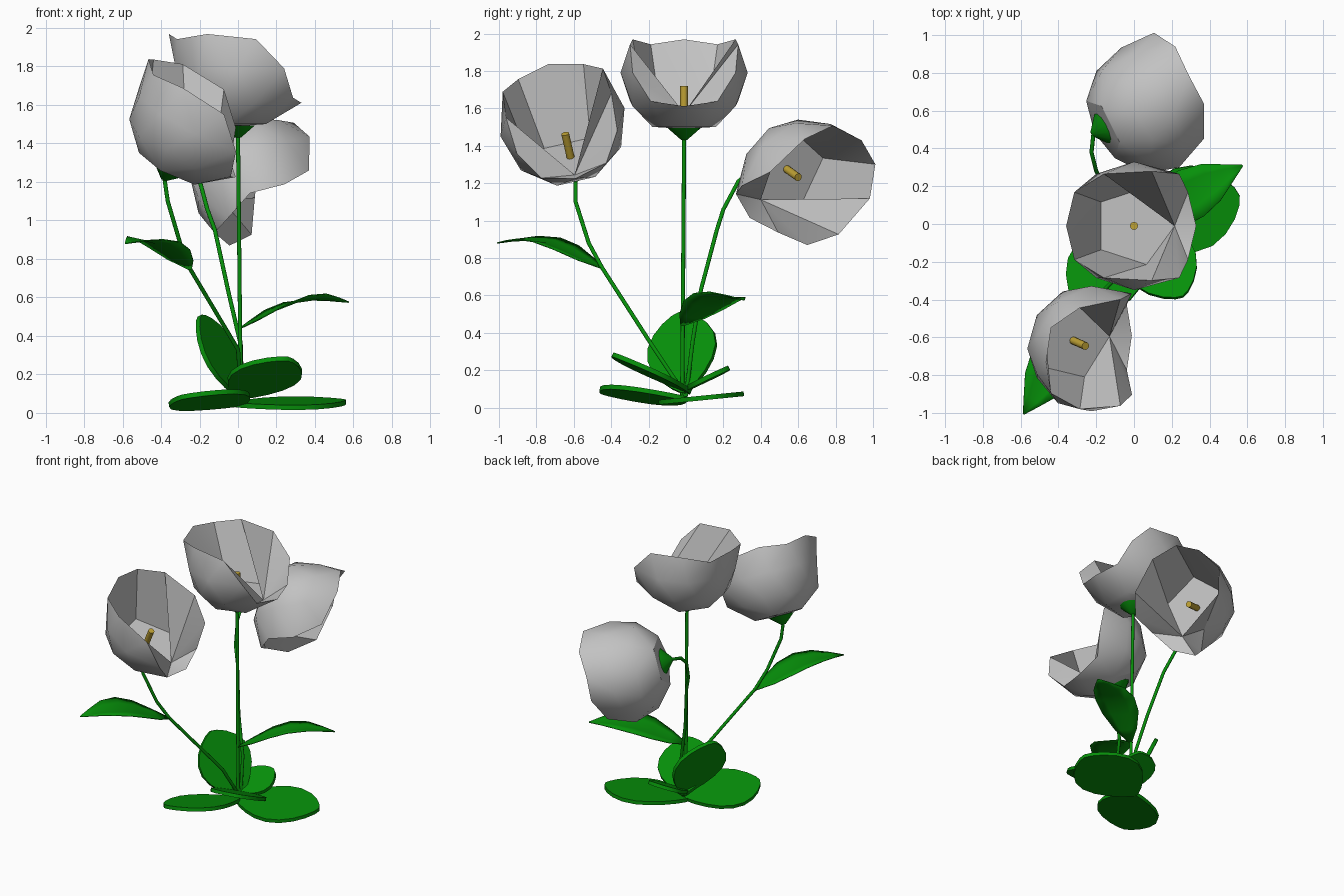
import bpy, bmesh, math
from mathutils import Vector, Matrix

cube = bpy.data.objects.get("Cube")
if cube:
    bpy.data.objects.remove(cube)


def material(name, rgb):
    m = bpy.data.materials.new(name)
    m.use_nodes = True
    m.diffuse_color = (*rgb, 1)
    m.node_tree.nodes["Principled BSDF"].inputs["Base Color"].default_value = (*rgb, 1)
    return m


GREY = material("petal grey", (0.54, 0.54, 0.54))
GREEN = material("leaf green", (0.002, 0.28, 0.003))
GOLD = material("pistil gold", (0.52, 0.36, 0.035))


def add_mesh(name, bm, mat, matrix):
    bmesh.ops.recalc_face_normals(bm, faces=bm.faces)
    me = bpy.data.meshes.new(name)
    bm.to_mesh(me)
    bm.free()
    me.materials.append(mat)
    ob = bpy.data.objects.new(name, me)
    bpy.context.collection.objects.link(ob)
    ob.matrix_world = matrix
    return ob


def frame(origin, x, z):
    # Matrix whose z axis is z and whose x axis leans towards x
    z = Vector(z).normalized()
    x = Vector(x)
    x = (x - z * x.dot(z)).normalized()
    m = Matrix((x, z.cross(x), z)).transposed().to_4x4()
    m.translation = Vector(origin)
    return m


def select_only(ob):
    bpy.ops.object.select_all(action="DESELECT")
    ob.select_set(True)
    bpy.context.view_layer.objects.active = ob


def smooth(ob, angle=50):
    select_only(ob)
    bpy.ops.object.shade_smooth_by_angle(angle=math.radians(angle))


R = 0.34
FLOOR = -0.215


def cup(name, matrix):
    # Faceted ball with its crown and one side section removed
    bm = bmesh.new()
    bmesh.ops.create_icosphere(bm, subdivisions=2, radius=R)
    side = Vector((0.894, 0, 0.447)) * R
    gone = [v for v in bm.verts if v.co.z > 0.6 * R or (v.co - side).length < 0.65 * R]
    bmesh.ops.delete(bm, geom=gone, context="VERTS")
    # Flared lip at the back, wider open side, flattened bottom
    for v in bm.verts:
        if v.co.z > 0.4 * R and v.co.x < -0.05:
            v.co.x -= 0.07
        elif v.co.x > 0.19:
            v.co.x += 0.04
        v.co.z = max(v.co.z, -0.3)
    # Inner walls run from the rim down to a flat five-sided floor
    rim = [e for e in bm.edges if e.is_boundary]
    floor = []
    for i in range(5):
        a = math.tau * i / 5
        floor.append(bm.verts.new((0.215 * math.cos(a), 0.215 * math.sin(a), FLOOR)))

    def under(v):
        # Both sides of the opening slope down to the front floor corner
        a = math.degrees(math.atan2(v.co.y, v.co.x))
        step = max(0, int((abs(a) - 40) / 50))
        return floor[step if a > 0 else -step]

    for e in rim:
        a, b = e.verts
        ring = [a, b, under(b)]
        if under(a) != under(b):
            ring.append(under(a))
        bm.faces.new(ring)
    bm.faces.new(floor)
    smooth(add_mesh(name, bm, GREY, matrix), 30)


def cone(name, mat, matrix, low, high, r1, r2):
    bm = bmesh.new()
    bmesh.ops.create_cone(bm, cap_ends=True, segments=12, radius1=r1, radius2=r2,
                          depth=high - low, matrix=Matrix.Translation((0, 0, (low + high) / 2)))
    smooth(add_mesh(name, bm, mat, matrix))


def stem(name, points):
    cu = bpy.data.curves.new(name, "CURVE")
    cu.dimensions = "3D"
    cu.bevel_depth = 0.011
    cu.bevel_resolution = 3
    cu.use_fill_caps = True
    sp = cu.splines.new("POLY")
    sp.points.add(len(points) - 1)
    for p, co in zip(sp.points, points):
        p.co = (*co, 1)
    cu.materials.append(GREEN)
    ob = bpy.data.objects.new(name, cu)
    bpy.context.collection.objects.link(ob)
    select_only(ob)
    bpy.ops.object.convert(target="MESH")
    smooth(bpy.context.view_layer.objects.active)


def flower(label, centre, axis, open_side, path):
    m = frame(centre, open_side, axis)
    cup(label + "_flower_cup", m)
    cone(label + "_pistil", GOLD, m, FLOOR - 0.01, -0.07, 0.021, 0.021)
    cone(label + "_calyx", GREEN, m, -0.36, -0.296, 0.015, 0.088)
    stem(label + "_stem", path + [m @ Vector((0, 0, -0.35))])


flower("middle", (0, -0.01, 1.79), (0, 0, 1), (1, 0, 0), [(0.015, -0.02, 0.05)])
flower("front", (-0.225, -0.66, 1.525), (0.45, -0.2, 0.87), (0.88, 0.1, -0.43),
       [(0.02, 0, 0.06), (0, -0.18, 0.33), (-0.25, -0.45, 0.75), (-0.3, -0.52, 0.88),
        (-0.365, -0.59, 1.1)])
flower("back", (0.085, 0.63, 1.21), (0.85, 0.42, -0.3), (0.03, -0.66, -0.75),
       [(0.02, 0, 0.06), (0.015, 0.035, 0.35), (-0.05, 0.08, 0.63), (-0.12, 0.165, 0.95),
        (-0.16, 0.2, 1.06), (-0.2, 0.28, 1.21), (-0.225, 0.38, 1.29)])


# Pointed arching leaves growing from the stems
def stem_leaf(name, base, heading, roll):
    spine = [(0, 0, 0.012), (0.1, 0.04, 0.08), (0.22, 0.095, 0.13), (0.34, 0.135, 0.14),
             (0.46, 0.15, 0.11), (0.56, 0.145, 0.055), (0.65, 0.135, 0.004)]
    bm = bmesh.new()
    rows = []
    for x, z, w in spine:
        rows.append([bm.verts.new((x, w * k, z + 0.12 * w * abs(k)))
                     for k in (-1, -0.5, 0, 0.5, 1)])
    for a, b in zip(rows, rows[1:]):
        for i in range(4):
            bm.faces.new((a[i], a[i + 1], b[i + 1], b[i]))
    # Roll the blade about the line from its base to its tip
    m = (Matrix.Translation(base) @ Matrix.Rotation(math.radians(heading), 4, "Z")
         @ Matrix.Rotation(math.radians(roll), 4, (0.65, 0, 0.135)))
    ob = add_mesh(name, bm, GREEN, m)
    mod = ob.modifiers.new("thickness", "SOLIDIFY")
    mod.thickness = 0.006
    mod.offset = 0
    smooth(ob)


stem_leaf("middle_stem_leaf", (0.015, -0.02, 0.44), 30.5, -8)
stem_leaf("front_stem_leaf", (-0.25, -0.45, 0.745), 239, -4)


# Rounded thick leaves around the foot
def ground_leaf(name, base, tip, up, half_width):
    along = Vector(tip) - Vector(base)
    up = Vector(up)
    up -= along * up.dot(along) / along.length_squared
    bm = bmesh.new()
    n = 10
    edge = []
    for i in range(n + 1):
        t = (1 - math.cos(math.pi * i / n)) / 2
        w = half_width * math.sin(math.pi * t ** 1.15) ** 0.65 if 0 < i < n else 0
        edge.append((t * along.length, w))
    outline = edge + [(x, -w) for x, w in reversed(edge[1:-1])]
    face = bm.faces.new([bm.verts.new((x, y, 0)) for x, y in outline])
    new = bmesh.ops.extrude_face_region(bm, geom=[face])["geom"]
    bmesh.ops.translate(bm, vec=(0, 0, 0.025), verts=[g for g in new if isinstance(g, bmesh.types.BMVert)])
    smooth(add_mesh(name, bm, GREEN, frame(base, along, up)))


ground_leaf("ground_leaf_front", (0.02, 0, 0.035), (-0.29, -0.45, 0.07), (-0.18, 0.1, 1), 0.21)
ground_leaf("ground_leaf_side", (-0.02, 0, 0.03), (0.56, 0.15, 0.045), (0, -0.1, 1), 0.23)
ground_leaf("raised_leaf_front", (0.0, 0.02, 0.07), (0.26, -0.39, 0.27), (0, 0.3, 1), 0.19)
ground_leaf("upright_leaf", (0.02, 0, 0.07), (-0.21, -0.03, 0.5), (1, -0.45, 0.4), 0.2)
ground_leaf("raised_leaf_back", (0.0, -0.01, 0.08), (0.14, 0.23, 0.2), (0, -0.4, 1), 0.13)
